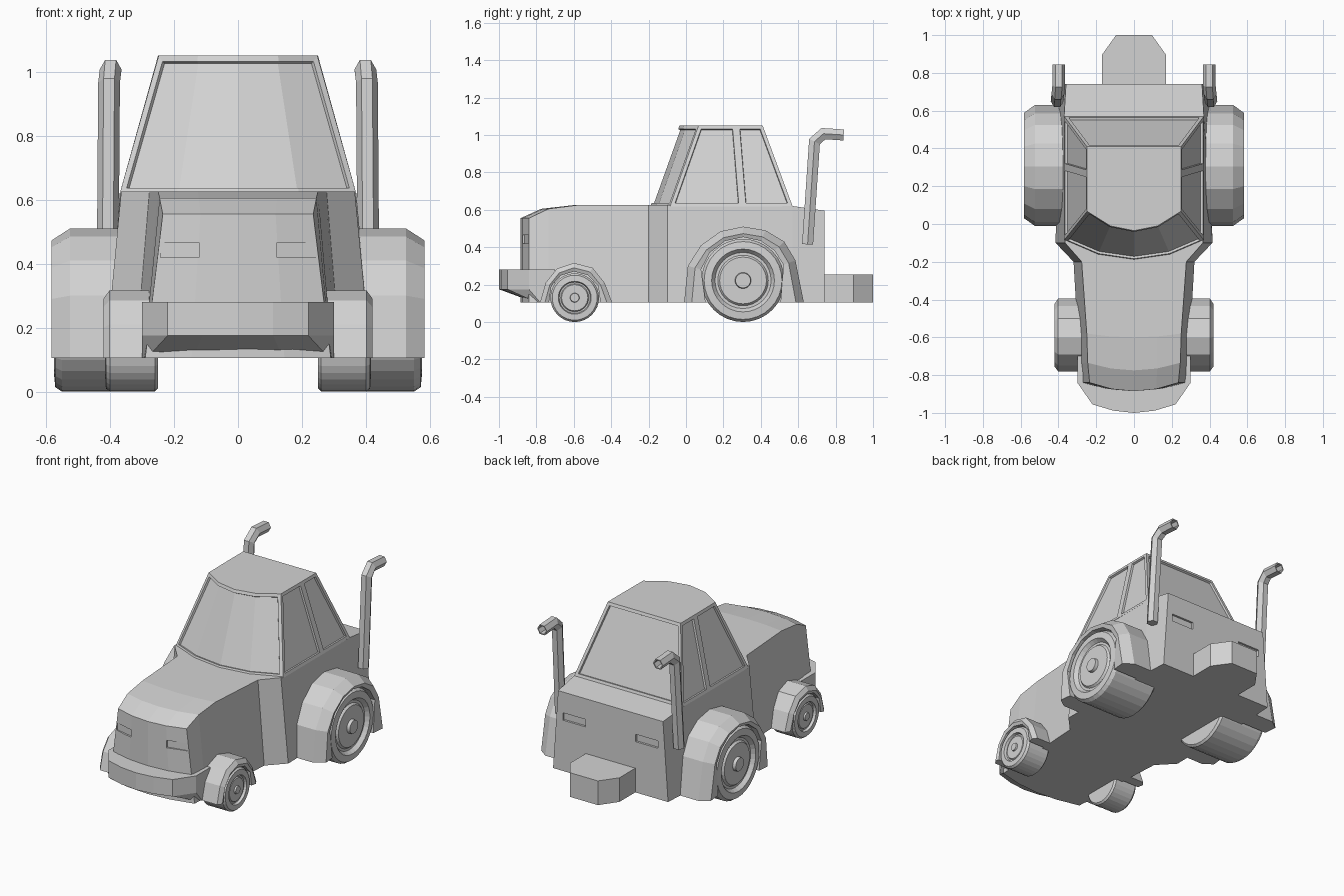
import bpy, bmesh, math
from mathutils import Vector

if "Cube" in bpy.data.objects:
    bpy.data.objects.remove(bpy.data.objects["Cube"])

paint = bpy.data.materials.new("light_grey")
paint.diffuse_color = (0.65, 0.65, 0.65, 1)
paint.use_nodes = True
paint.node_tree.nodes["Principled BSDF"].inputs["Base Color"].default_value = paint.diffuse_color


def finish(name, bm):
    bmesh.ops.remove_doubles(bm, verts=bm.verts, dist=1e-5)
    bmesh.ops.recalc_face_normals(bm, faces=bm.faces)
    me = bpy.data.meshes.new(name)
    bm.to_mesh(me)
    bm.free()
    me.materials.append(paint)
    ob = bpy.data.objects.new(name, me)
    bpy.context.collection.objects.link(ob)
    return ob


def skin(rings, wrap=True, caps=True, close=False):
    """Join successive rings of points with quads."""
    bm = bmesh.new()
    vr = [[bm.verts.new(p) for p in r] for r in rings]
    n = len(vr[0])
    pairs = list(zip(vr, vr[1:])) + ([(vr[-1], vr[0])] if close else [])
    for a, b in pairs:
        for i in range(n if wrap else n - 1):
            j = (i + 1) % n
            bm.faces.new((a[i], a[j], b[j], b[i]))
    if caps:
        bm.faces.new(vr[0])
        bm.faces.new(vr[-1])
    return bm


def both(half):
    """Mirror a half outline (first point on the centre line)."""
    return [(-p[0], *p[1:]) for p in reversed(half[1:])] + list(half)


# Main body: sections along y (side y, bottom x, top x, top z, forward bulge)
BOTTOM = 0.105
sections = [(-.84, .29, .235, .555, .045), (-.735, .295, .245, .605, .04),
            (-.58, .298, .25, .625, .02), (-.2, .32, .277, .625, 0),
            (-.1, .415, .365, .625, 0), (.57, .405, .37, .62, 0), (.74, .395, .36, .595, 0)]
cols = (-1, -.5, 0, .5, 1)
rings = []
for y, xb, xt, zt, bulge in sections:
    low = [(t * xb, y - bulge * (1 - t * t), BOTTOM) for t in cols]
    top = [(t * xt, y - bulge * (1 - t * t), zt) for t in cols]
    rings.append(low + top[::-1])
bm = skin(rings, caps=False)
bm.verts.ensure_lookup_table()
for start in (0, 10 * (len(sections) - 1)):
    v = bm.verts[start:start + 10]
    for i in range(4):
        bm.faces.new((v[i], v[i + 1], v[8 - i], v[9 - i]))
body = finish("body", bm)

# Light slots cut into the nose and the back
for s in (-1, 1):
    for x, y, w, turn in ((.183, -.863, .125, 12), (.25, .74, .155, 0)):
        bpy.ops.mesh.primitive_cube_add(size=1, location=(s * x, y, .443),
                                        rotation=(0, 0, math.radians(s * turn)))
        cutter = bpy.context.object
        cutter.name = "light_slot_cutter"
        cutter.scale = (w, .026, .046)
        cutter.hide_render = True
        mod = body.modifiers.new("slot", 'BOOLEAN')
        mod.operation, mod.solver, mod.object = 'DIFFERENCE', 'EXACT', cutter
        bpy.context.view_layer.update()
        bpy.context.view_layer.objects.active = body
        bpy.ops.object.modifier_apply(modifier=mod.name)
        bpy.data.objects.remove(cutter)

# Front bumper: bowed outline with an undercut
edge = [(0, -1), (.11, -.988), (.22, -.955), (.3, -.84), (.3, -.7)]
under = [(0, -.81), (.14, -.81), (.285, -.8), (.3, -.78), (.3, -.7)]
finish("front_bumper", skin([[(x, y, z) for x, y in both(o)]
                             for o, z in ((under, BOTTOM), (edge, .175), (edge, .28))]))

# Rear hitch block
plan = [(-.17, .7), (.17, .7), (.17, .895), (.095, 1), (-.095, 1), (-.17, .895)]
finish("hitch_block", skin([[(x, y, z) for x, y in plan] for z in (BOTTOM, .255)]))

# Cab: tapered shell with a bowed front and recessed windows
base = [(0, -.19), (.19, -.163), (.37, -.085), (.37, .302), (.37, .57)]
roof = [(0, -.035), (.125, -.01), (.248, .067), (.25, .267), (.25, .41)]
bm = skin([[(x, y, .618) for x, y in both(base)], [(x, y, 1.05) for x, y in both(roof)]])
bmesh.ops.recalc_face_normals(bm, faces=bm.faces)
bm.normal_update()
walls = [f for f in bm.faces if abs(f.normal.z) < .9]
front = [f for f in walls if f.normal.y < -.3]
panes = [f for f in walls if f not in front]
for thick, depth in ((.019, 0), (.002, -.012)):
    bmesh.ops.inset_region(bm, faces=front, thickness=thick, depth=depth, use_even_offset=True)
    bmesh.ops.inset_individual(bm, faces=panes, thickness=thick, depth=depth, use_even_offset=True)
finish("cab", bm)


def wheel(name, side, cy, cz, profile, seg=32):
    rings = []
    for x, r in profile:
        rings.append([(side * x, cy + r * math.cos(2 * math.pi * i / seg),
                       cz + r * math.sin(2 * math.pi * i / seg)) for i in range(seg)])
    finish(name, skin(rings))


def fender(name, side, cy, cz, arch, xs, chamfer, opening):
    """Arched mudguard: outer skin, chamfered rim and round wheel opening."""
    x_in, x_top, x_out = xs
    rim, inner = [], []
    for i, (y, z) in enumerate(arch):
        d = Vector((y - cy, z - cz))
        end = i in (0, len(arch) - 1)
        rim.append((cy + d.x * chamfer, BOTTOM if end else cz + d.y * chamfer))
        if end:
            w = math.sqrt(opening ** 2 - (cz - BOTTOM) ** 2)
            inner.append((cy + math.copysign(w, d.x), BOTTOM))
        else:
            d = d.normalized() * opening
            inner.append((cy + d.x, cz + d.y))
    rows = ((x_in, arch), (x_top, arch), (x_out, rim), (x_out - .008, inner), (x_in, inner))
    bm = skin([[(side * x, y, z) for y, z in row] for x, row in rows],
              wrap=False, caps=False, close=True)
    bmesh.ops.holes_fill(bm, edges=[e for e in bm.edges if e.is_boundary], sides=0)
    finish(name, bm)


def pipe(name, side, path, r=.034):
    """Six-sided bent pipe with a hollow mouth; path points are (x, y, z)."""
    pts = [Vector(p) for p in path]
    rings = []

    def ring(c, n, rad):
        rings.append([(side * (c.x + rad * math.cos(a)), c.y + rad * math.sin(a) * n.y,
                       c.z + rad * math.sin(a) * n.z)
                      for a in (k * math.pi / 3 for k in range(6))])
    for i, p in enumerate(pts):
        t0 = (p - pts[max(i - 1, 0)]).normalized()
        t1 = (pts[min(i + 1, len(pts) - 1)] - p).normalized()
        t = (t0 + t1).normalized()
        n = Vector((0, -t.z, t.y))
        if 0 < i < len(pts) - 1:
            n /= max(t.dot(t1), .5)
        ring(p, n, r)
    ring(p, n, r * .78)
    ring(p - t * .05, n, r * .78)
    finish(name, skin(rings))


rear_tyre = [(.25, .21), (.262, .222), (.55, .222), (.571, .208), (.575, .168), (.552, .15),
             (.552, .135), (.564, .125), (.564, .043), (.583, .04)]
front_tyre = [(.25, .12), (.26, .13), (.4, .13), (.413, .12), (.415, .088), (.4, .083),
              (.4, .075), (.407, .07), (.407, .025), (.417, .023)]
rear_arch = [(-.01, .105), (.01, .3), (.08, .41), (.185, .485), (.305, .51),
             (.425, .49), (.525, .43), (.585, .33), (.63, .105)]
front_arch = [(-.78, .105), (-.75, .21), (-.69, .285), (-.6, .316),
              (-.5, .29), (-.435, .21), (-.395, .105)]
stack = [(.407, .65, .415), (.403, .687, .965), (.398, .735, 1.007), (.398, .843, 1.0)]

# Wheels, mudguards and exhausts on both sides
for s, tag in ((-1, "left"), (1, "right")):
    wheel("rear_wheel_" + tag, s, .305, .222, rear_tyre)
    wheel("front_wheel_" + tag, s, -.595, .13, front_tyre)
    fender("rear_fender_" + tag, s, .305, .222, rear_arch, (.34, .525, .583), .87, .232)
    fender("front_fender_" + tag, s, -.595, .13, front_arch, (.25, .402, .421), .86, .14)
    pipe("exhaust_" + tag, s, stack)
